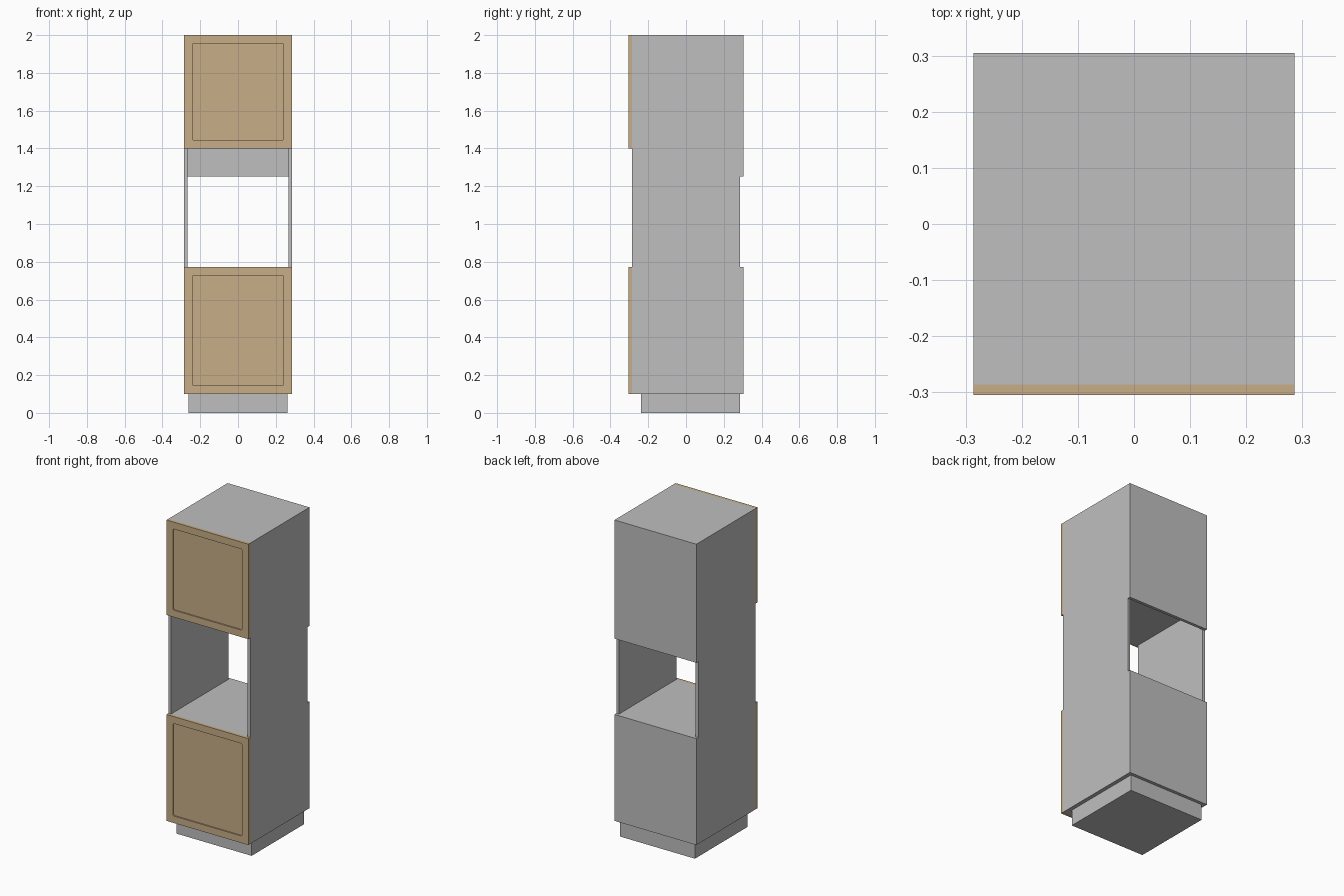
import bpy, bmesh, math

if "Cube" in bpy.data.objects:
    bpy.data.objects.remove(bpy.data.objects["Cube"])

W, T = 0.286, 0.018            # half width, board thickness
BODY, OUT = 0.286, 0.305       # half depth of the carcass / with fronts


def material(name, rgb):
    m = bpy.data.materials.new(name)
    m.diffuse_color = (*rgb, 1)
    m.use_nodes = True
    m.node_tree.nodes["Principled BSDF"].inputs["Base Color"].default_value = m.diffuse_color
    return m


grey = material("grey_board", (0.521, 0.521, 0.521))
wood = material("light_wood", (0.578, 0.423, 0.246))


def add_object(name, bm, mat):
    bmesh.ops.recalc_face_normals(bm, faces=bm.faces)
    me = bpy.data.meshes.new(name)
    bm.to_mesh(me)
    bm.free()
    me.materials.append(mat)
    ob = bpy.data.objects.new(name, me)
    bpy.context.collection.objects.link(ob)
    return ob


def box(name, x, y, z, mat):
    """Box from (min, max) ranges."""
    bm = bmesh.new()
    bmesh.ops.create_cube(bm, size=1)
    for v in bm.verts:
        v.co = [r[0] + (c + 0.5) * (r[1] - r[0]) for r, c in zip((x, y, z), v.co)]
    return add_object(name, bm, mat)


def rounded_rect(x0, x1, z0, z1, r):
    pts = []
    corners = [(x1 - r, z1 - r), (x0 + r, z1 - r), (x0 + r, z0 + r), (x1 - r, z0 + r)]
    for q, (cx, cz) in enumerate(corners):
        for k in range(5):
            a = math.pi / 2 * (q + k / 4)
            pts.append((cx + r * math.cos(a), cz + r * math.sin(a)))
    return pts


def door(name, z0, z1, border=0.044, recess=0.008):
    # frame with a round-cornered opening
    bm = bmesh.new()
    outer = [(-W, z0), (W, z0), (W, z1), (-W, z1)]
    inner = rounded_rect(-W + border, W - border, z0 + border, z1 - border, 0.01)
    edges = []
    for loop in (outer, inner):
        vs = [bm.verts.new((x, -OUT, z)) for x, z in loop]
        edges += [bm.edges.new((vs[i - 1], vs[i])) for i in range(len(vs))]
    bmesh.ops.triangle_fill(bm, edges=edges, use_beauty=True)
    ext = bmesh.ops.extrude_face_region(bm, geom=bm.faces[:], use_keep_orig=True)
    moved = [g for g in ext["geom"] if isinstance(g, bmesh.types.BMVert)]
    bmesh.ops.translate(bm, verts=moved, vec=(0, OUT - BODY, 0))
    add_object(name + "_frame", bm, wood)
    # recessed centre panel, tucked into the frame
    e = border / 2
    box(name + "_panel", (-W + e, W - e), (-OUT + recess, -BODY - 0.001),
        (z0 + e, z1 - e), wood)


# plinth
box("plinth", (-0.262, 0.262), (-0.238, 0.285), (0, 0.1), grey)

# side panels
for name, s in (("left_side", -1), ("right_side", 1)):
    box(name, sorted((s * W, s * (W - T))), (-BODY, BODY), (0.1, 2.0), grey)

# horizontal boards
for name, z in (("bottom_board", 0.1), ("oven_shelf", 0.772 - T),
                ("upper_shelf", 1.4), ("top_board", 2.0 - T)):
    box(name, (-W + T, W - T), (-BODY, BODY), (z, z + T), grey)

# back panels, leaving the vent opening free
box("lower_back", (-W, W), (BODY, OUT), (0.1, 0.772), grey)
box("upper_back", (-W, W), (BODY, OUT), (1.251, 2.0), grey)

# doors
door("lower_door", 0.1, 0.772)
door("upper_door", 1.4, 2.0)
